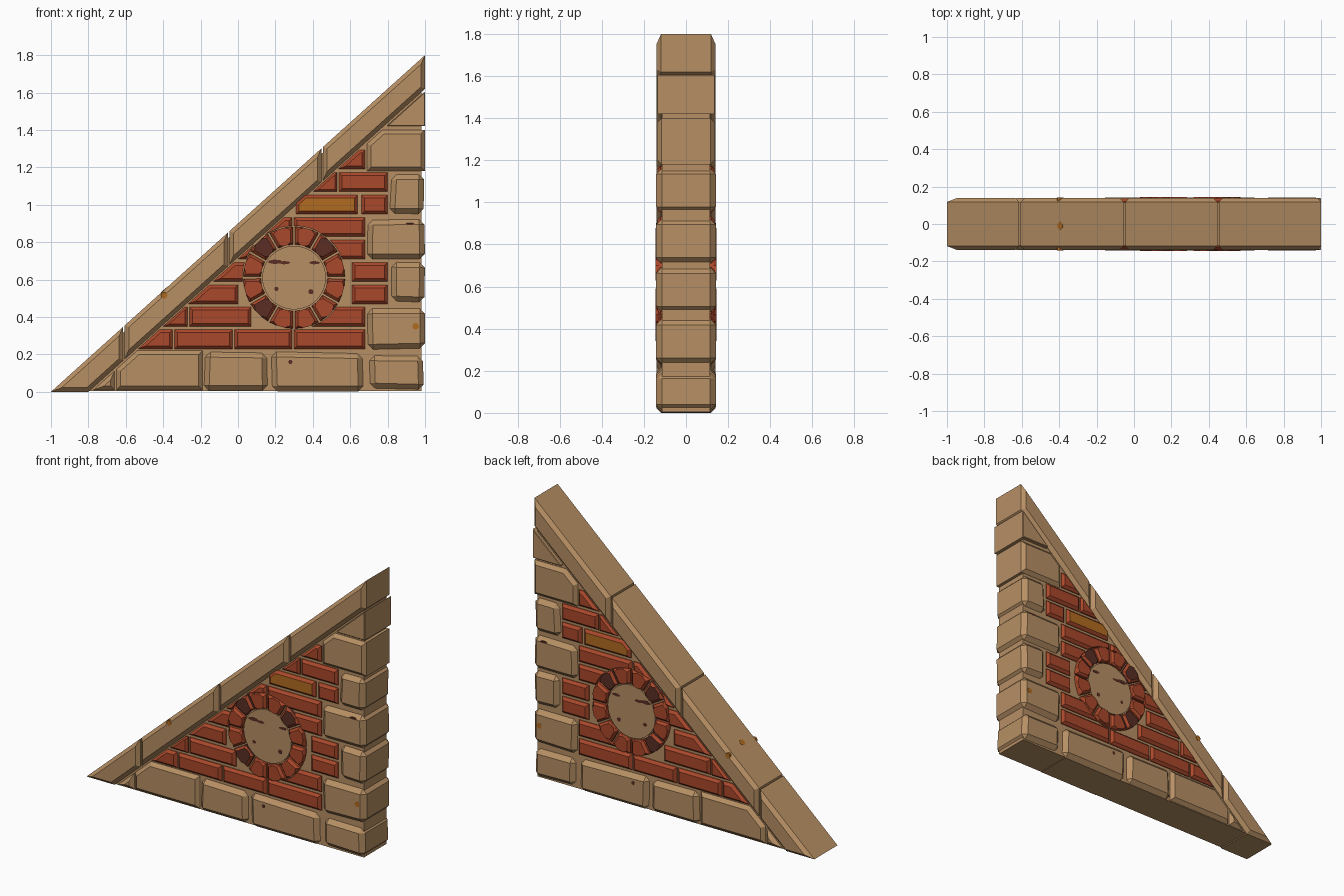
import bpy, bmesh, math, random
from mathutils import Matrix, Vector

random.seed(4)
if "Cube" in bpy.data.objects:
    bpy.data.objects.remove(bpy.data.objects["Cube"])

SLOPE = 0.9            # rise of the sloping top
CENTRE = (0.3, 0.61)   # middle of the round window


def material(name, colour):
    m = bpy.data.materials.new(name)
    m.use_nodes = True
    m.diffuse_color = (*colour, 1)
    m.node_tree.nodes["Principled BSDF"].inputs["Base Color"].default_value = (*colour, 1)
    return m


STONE = material("tan stone", (0.47, 0.275, 0.127))
RED = material("red brick", (0.4, 0.065, 0.024))
ORANGE = material("orange brick", (0.44, 0.145, 0.014))
DARK = material("dark brick", (0.1, 0.027, 0.018))


def clip(points, drop, keep_below=True):
    """Cut a polygon along the slope line lowered by drop."""
    sign = 1 if keep_below else -1
    dist = lambda p: sign * (p[1] - SLOPE * (p[0] + 1) + drop)
    out = []
    for a, b in zip(points, points[1:] + points[:1]):
        da, db = dist(a), dist(b)
        if da <= 0:
            out.append(a)
        if da * db < 0:
            t = da / (da - db)
            out.append((a[0] + t * (b[0] - a[0]), a[1] + t * (b[1] - a[1])))
    return out


def rect(x0, x1, z0, z1):
    return [(x0, z0), (x1, z0), (x1, z1), (x0, z1)]


def disc(x, z, r, n=32, squash=1):
    return [(x + r * math.cos(i * math.tau / n), z + squash * r * math.sin(i * math.tau / n))
            for i in range(n)]


def block(bm, points, half, bevel=0.0, mat=0, all_edges=False):
    """Prism through the wall with chamfered front and back edges."""
    front = [bm.verts.new((x, -half, z)) for x, z in points]
    back = [bm.verts.new((x, half, z)) for x, z in points]
    n = len(points)
    faces = [bm.faces.new(front), bm.faces.new(back[::-1])]
    for i in range(n):
        j = (i + 1) % n
        faces.append(bm.faces.new((front[j], front[i], back[i], back[j])))
    for f in faces:
        f.material_index = mat
    if bevel:
        edges = {e for f in (faces if all_edges else faces[:2]) for e in f.edges}
        bmesh.ops.bevel(bm, geom=list(edges), offset=bevel, segments=1,
                        affect='EDGES', clamp_overlap=True)


def finish(bm, name, *mats):
    bmesh.ops.recalc_face_normals(bm, faces=bm.faces[:])
    mesh = bpy.data.meshes.new(name)
    bm.to_mesh(mesh)
    bm.free()
    for m in mats:
        mesh.materials.append(m)
    ob = bpy.data.objects.new(name, mesh)
    bpy.context.collection.objects.link(ob)
    return ob


# Recessed wall core
bm = bmesh.new()
block(bm, clip(rect(-1, 0.98, 0.005, 1.8), 0.03), 0.115)
finish(bm, "wall_core", STONE)

# Sloping coping stones
bm = bmesh.new()
joints = [-1, -0.61, -0.05, 0.45, 1]
for a, b in zip(joints, joints[1:]):
    left = a if a == -1 else a + 0.004
    right = b if b == 1 else b - 0.004
    band = clip(clip(rect(left, right, 0, 2), 0), 0.18, False)
    block(bm, band, 0.14, 0.022)
finish(bm, "coping", STONE)

# Flat-sided stones that meet the coping
bm = bmesh.new()
for box in [(-0.82, -0.66, 0.01, 0.2), (-0.65, -0.19, 0.01, 0.22),
            (0.69, 1, 1.18, 1.4), (0.8, 1, 1.42, 1.61)]:
    block(bm, clip(rect(*box), 0.195), 0.138, 0.022)
finish(bm, "edge_stones", STONE)

# Worn stones along the base and up the right-hand corner
bm = bmesh.new()
worn = [(-0.18, 0.16, 0.01, 0.21), (0.18, 0.67, 0.005, 0.21), (0.7, 0.99, 0.015, 0.19),
        (0.69, 1, 0.23, 0.45), (0.815, 0.995, 0.48, 0.69), (0.69, 1, 0.71, 0.925),
        (0.815, 0.995, 0.95, 1.165)]
for box in worn:
    shape = [(min(x + random.uniform(-1, 1) * 0.006, 1), max(z + random.uniform(-1, 1) * 0.006, 0))
             for x, z in rect(*box)]
    block(bm, shape, 0.142, 0.028, all_edges=True)
finish(bm, "worn_stones", STONE)

# Brick courses, each given by the joints between its bricks
bm = bmesh.new()
courses = [
    [(-0.6, -0.35), (-0.34, -0.03), (-0.02, 0.29), (0.3, 0.68)],
    [(-0.5, -0.27), (-0.26, 0.07), (0.3, 0.68)],
    [(-0.4, 0), (0.61, 0.8)],
    [(-0.2, 0.05), (0.61, 0.8)],
    [(-0.1, 0.2), (0.3, 0.68)],
    [(0, 0.29), (0.3, 0.68)],
    [(0.31, 0.64), (0.66, 0.8)],
    [(0.3, 0.53), (0.54, 0.8)],
    [(0.4, 0.68)],
]
for row, bricks in enumerate(courses):
    z = 0.23 + 0.12 * row
    for i, (a, b) in enumerate(bricks):
        orange = row == 6 and i == 0
        drop = 0.17 if orange else 0.19
        block(bm, clip(rect(a, b, z, z + 0.102), drop), 0.136, 0.016, 1 if orange else 0)
bricks = finish(bm, "bricks", RED, ORANGE)

# Round opening cut out of the bricks
bm = bmesh.new()
block(bm, disc(*CENTRE, 0.277, 48), 0.3)
cutter = finish(bm, "round_cutter")
cutter.hide_render = True
mod = bricks.modifiers.new("opening", 'BOOLEAN')
mod.operation = 'DIFFERENCE'
mod.solver = 'EXACT'
mod.object = cutter
bpy.context.view_layer.objects.active = bricks
bpy.ops.object.modifier_apply(modifier=mod.name)
bpy.data.objects.remove(cutter)

# Ring of wedge bricks
bm = bmesh.new()
for k in range(12):
    mid = math.radians(15 + 30 * k)
    arc = lambda r, gap: [(CENTRE[0] + r * math.cos(mid + t * gap),
                           CENTRE[1] + r * math.sin(mid + t * gap)) for t in (-1, -0.33, 0.33, 1)]
    wedge = arc(0.272, 0.24) + arc(0.178, 0.23)[::-1]
    block(bm, wedge, 0.145, 0.014, 1 if k in (1, 4, 7) else 0)
finish(bm, "brick_ring", RED, DARK)

# Central stone disc
bm = bmesh.new()
block(bm, disc(*CENTRE, 0.17, 40), 0.128, 0.014)
finish(bm, "centre_disc", STONE)

# Dark chips on the disc and base stones
bm = bmesh.new()
for x, z, r in [(0.2, 0.695, 0.04), (0.25, 0.69, 0.03), (0.41, 0.69, 0.03),
                (0.39, 0.535, 0.014), (0.205, 0.55, 0.012)]:
    block(bm, disc(x, z, r, 7, 0.3 if r > 0.02 else 1), 0.129)
block(bm, disc(0.28, 0.16, 0.012, 6), 0.143)
block(bm, disc(0.92, 0.897, 0.025, 6, 0.25), 0.143)
finish(bm, "chips", DARK)

# Orange stains on the coping and corner
bm = bmesh.new()
block(bm, disc(-0.395, 0.515, 0.018, 8), 0.141)
block(bm, disc(0.95, 0.35, 0.018, 8), 0.143)
tilt = Matrix.Rotation(-math.atan(SLOPE), 4, 'Y')
spot = Matrix.Translation(Vector((-0.395, -0.01, SLOPE * 0.605))) @ tilt
bmesh.ops.create_cone(bm, cap_ends=True, segments=8, radius1=0.02, radius2=0.02,
                      depth=0.004, matrix=spot)
finish(bm, "stains", ORANGE)
